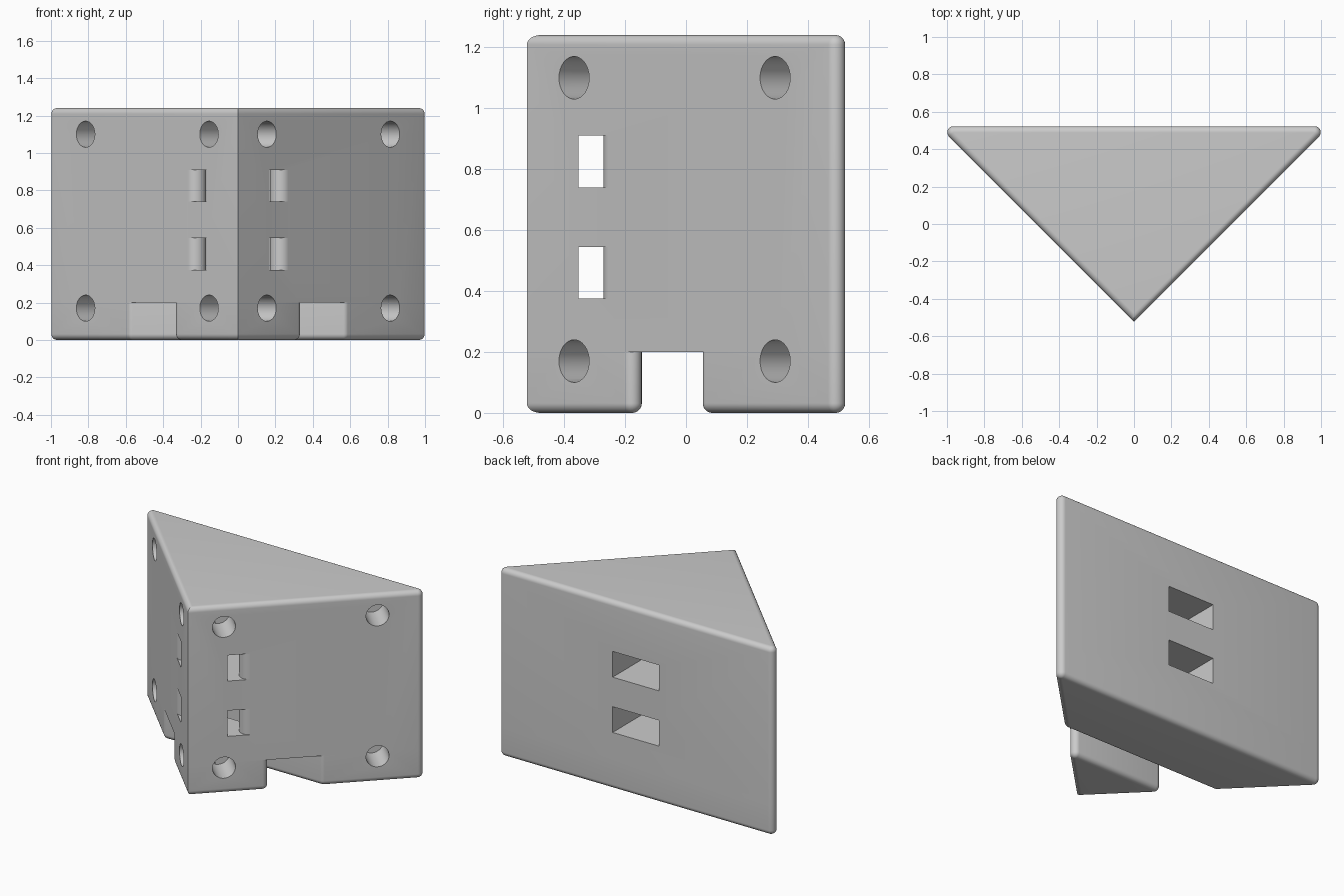
import bpy, bmesh
from math import sin, cos, pi, radians
from mathutils import Vector, Matrix

if "Cube" in bpy.data.objects:
    bpy.data.objects.remove(bpy.data.objects["Cube"])

DEPTH = 0.5225      # half depth; the side faces run at 45 degrees
HEIGHT = 1.24
EDGE = 0.032        # rounding of the outer edges
NOTCH = (-0.145, 0.055, 0.2)   # front wall, back wall, ceiling
SLOT_HALF = 0.17
SLOT_LIP = 0.058


def face_x(y):
    return y + DEPTH


def outline(corners, inset):
    """Inset a counter-clockwise plan; corners are (x, y, is_rounded)."""
    pts = []
    n = len(corners)
    plan_r = EDGE + 0.001
    for i, (x, y, is_round) in enumerate(corners):
        p = Vector((x, y))
        a = (Vector(corners[i - 1][:2]) - p).normalized()
        b = (Vector(corners[(i + 1) % n][:2]) - p).normalized()
        bis = (a + b).normalized()
        half = a.angle(b) / 2
        if not is_round:
            pts.append(p + bis * (inset / sin(half)))
            continue
        centre = p + bis * (plan_r / sin(half))
        sweep = pi / 2 - half
        for k in range(9):
            turn = Matrix.Rotation(-sweep + 2 * sweep * k / 8, 2)
            pts.append(centre + (turn @ -bis) * (plan_r - inset))
    return pts


def loft(name, loops):
    """Solid through matching loops of 3D points, bottom to top."""
    bm = bmesh.new()
    rings = [[bm.verts.new(p) for p in loop] for loop in loops]
    for low, high in zip(rings, rings[1:]):
        for i in range(len(low)):
            j = (i + 1) % len(low)
            bm.faces.new((low[i], low[j], high[j], high[i]))
    bm.faces.new(rings[0][::-1])
    bm.faces.new(rings[-1])
    bmesh.ops.recalc_face_normals(bm, faces=bm.faces)
    mesh = bpy.data.meshes.new(name)
    bm.to_mesh(mesh)
    bm.free()
    obj = bpy.data.objects.new(name, mesh)
    bpy.context.collection.objects.link(obj)
    return obj


def prism(name, plan, z0, z1):
    return loft(name, [[(x, y, z) for x, y in plan] for z in (z0, z1)])


def rounded_prism(name, corners, z0, z1, round_bottom, round_top):
    """Prism with a rolled edge round the bottom and/or top."""
    steps = [pi / 2 * k / 8 for k in range(9)]
    rolls = [(EDGE * (1 - cos(a)), EDGE * (1 - sin(a))) for a in steps]
    levels = [(d, z0 + h) for d, h in reversed(rolls)] if round_bottom else [(0, z0)]
    levels += [(d, z1 - h) for d, h in rolls] if round_top else [(0, z1)]
    return loft(name, [[(p.x, p.y, z) for p in outline(corners, d)] for d, z in levels])


def combine(target, tool, operation):
    mod = target.modifiers.new(operation.title(), 'BOOLEAN')
    mod.operation = operation
    mod.solver = 'EXACT'
    mod.object = tool
    bpy.context.view_layer.objects.active = target
    bpy.ops.object.modifier_apply(modifier=mod.name)
    bpy.data.objects.remove(tool)


# Main wedge, with front and back feet either side of the cross channel
front, back, ceiling = NOTCH
wide = face_x(DEPTH)
body = rounded_prism("corner_bracket",
                     [(0, -DEPTH, False), (wide, DEPTH, True), (-wide, DEPTH, True)],
                     ceiling, HEIGHT, False, True)
fx, bx = face_x(front), face_x(back)
front_foot = rounded_prism("front_foot",
                           [(0, -DEPTH, False), (fx, front, True), (-fx, front, True)],
                           0, ceiling, True, False)
back_foot = rounded_prism("back_foot",
                          [(-bx, back, True), (bx, back, True),
                           (wide, DEPTH, True), (-wide, DEPTH, True)],
                          0, ceiling, True, False)
for foot in (front_foot, back_foot):
    combine(body, foot, 'UNION')

# Two slots from front to back, with rounded lips at the side faces
lip_x = SLOT_HALF + SLOT_LIP
lip_y = SLOT_HALF - DEPTH + SLOT_LIP / (2 ** 0.5 - 1)
half_plan = [(SLOT_HALF, 0.7)]
for k in range(13):
    a = pi + radians(135) * k / 12
    half_plan.append((lip_x + SLOT_LIP * cos(a), lip_y + SLOT_LIP * sin(a)))
end_x, end_y = half_plan[-1]
half_plan.append((end_x + 0.1, end_y - 0.1))
slot_plan = half_plan + [(-x, y) for x, y in reversed(half_plan)]
for z0, z1 in ((0.375, 0.545), (0.74, 0.91)):
    combine(body, prism("slot_cutter", slot_plan, z0, z1), 'DIFFERENCE')

# Shaft joining the lower slot to the channel
w, y0, y1 = SLOT_HALF - 0.005, front + 0.01, back - 0.005
shaft_plan = [(-w, y0), (w, y0), (w, y1), (-w, y1)]
combine(body, prism("shaft_cutter", shaft_plan, 0.1, 0.45), 'DIFFERENCE')

# Blind screw holes, square to each side face
HOLE_R, HOLE_DEPTH = 0.07, 0.2
for side in (1, -1):
    normal = Vector((side, -1, 0)).normalized()
    for x in (0.155, 0.815):
        for z in (0.17, 1.1):
            mouth = Vector((side * x, x - DEPTH, z))
            across = Vector((0, 0, 1)).cross(normal)
            ring = [across * cos(2 * pi * k / 32) * HOLE_R +
                    Vector((0, 0, sin(2 * pi * k / 32) * HOLE_R)) for k in range(32)]
            cutter = loft("hole_cutter", [[mouth + normal * d + p for p in ring]
                                          for d in (-HOLE_DEPTH, 0.1)])
            combine(body, cutter, 'DIFFERENCE')

# Smooth the rolled edges, keep the corners crisp
bpy.ops.object.select_all(action='DESELECT')
body.select_set(True)
bpy.context.view_layer.objects.active = body
bpy.ops.object.shade_smooth_by_angle(angle=radians(30))
